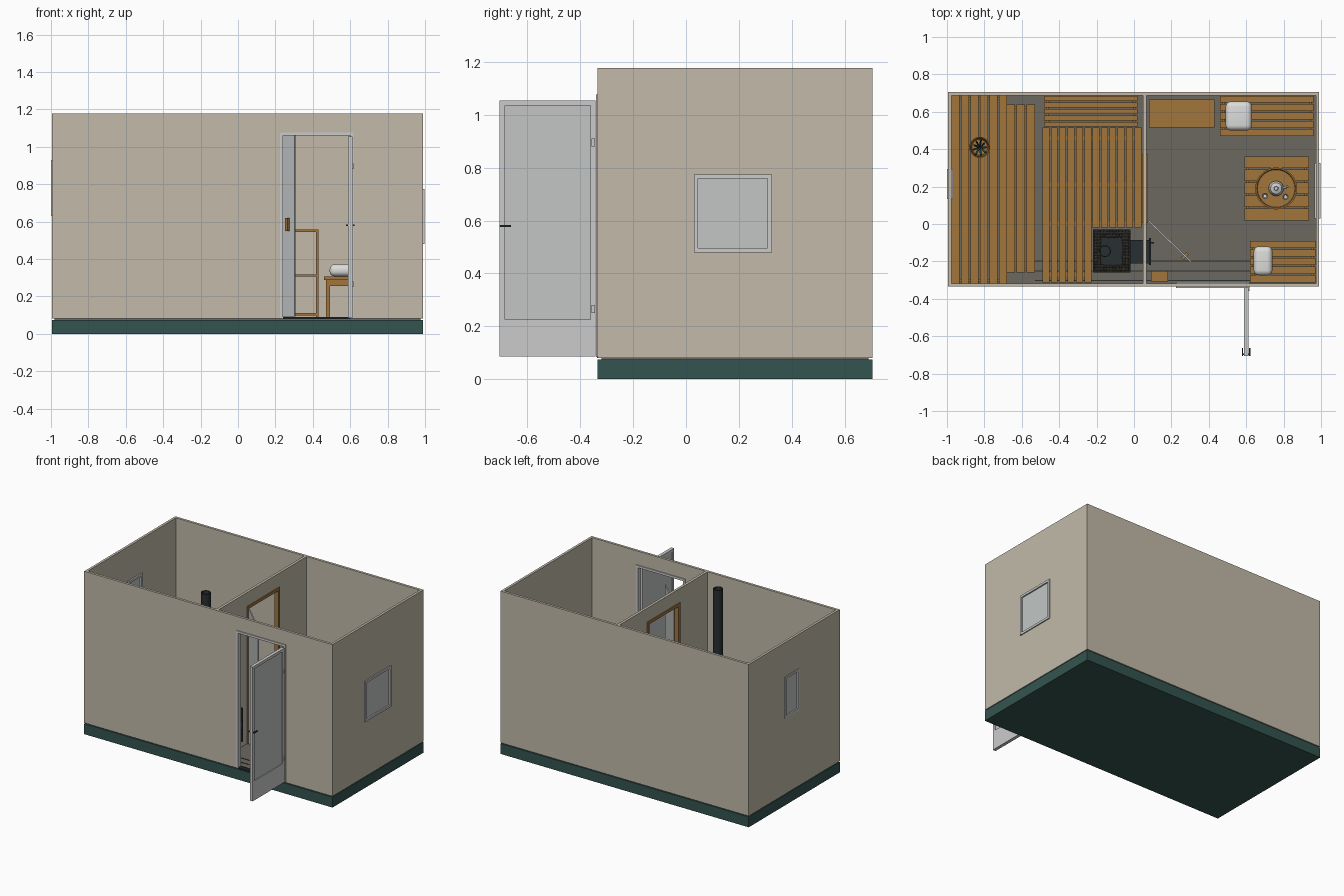
import bpy, bmesh, math, random
from mathutils import Vector, Matrix

random.seed(4)
if "Cube" in bpy.data.objects:
    bpy.data.objects.remove(bpy.data.objects["Cube"], do_unlink=True)


def material(name, *rgb):
    mat = bpy.data.materials.new(name)
    mat.use_nodes = True
    mat.diffuse_color = (*rgb, 1)
    mat.node_tree.nodes["Principled BSDF"].inputs["Base Color"].default_value = (*rgb, 1)
    return mat


BEIGE = material("beige_wall", .54, .49, .40)
TEAL = material("dark_teal", .034, .089, .08)
WOOD = material("warm_wood", .36, .18, .046)
GREY = material("floor_grey", .147, .14, .114)
FRAME = material("frame_white", .59, .60, .59)
GLASS = material("pale_glass", .54, .565, .56)
METAL = material("dark_metal", .022, .028, .031)
LINEN = material("linen_white", .72, .72, .71)
STONE = material("stove_stone", .08, .075, .055)


def finish(name, bm, mat, smooth=False):
    mesh = bpy.data.meshes.new(name)
    bm.to_mesh(mesh)
    bm.free()
    mesh.materials.append(mat)
    obj = bpy.data.objects.new(name, mesh)
    bpy.context.collection.objects.link(obj)
    if smooth:
        bpy.ops.object.select_all(action='DESELECT')
        bpy.context.view_layer.objects.active = obj
        obj.select_set(True)
        bpy.ops.object.shade_smooth_by_angle(angle=math.radians(40))
    return obj


def boxes(name, mat, *parts):
    """One object made of boxes, each given as x, y and z ranges."""
    bm = bmesh.new()
    for part in parts:
        centre = Vector([sum(r) / 2 for r in part])
        size = Vector([r[1] - r[0] for r in part])
        bmesh.ops.create_cube(bm, size=1, matrix=Matrix.LocRotScale(centre, None, size))
    return finish(name, bm, mat)


def split(span, count, gap):
    """Divide a range into boards with gaps."""
    step = (span[1] - span[0] + gap) / count
    return [(span[0] + i * step, span[0] + (i + 1) * step - gap) for i in range(count)]


def slats(name, x, y, z, count, along, gap=.008):
    parts = [(x, s, z) for s in split(y, count, gap)] if along == 'x' else \
            [(s, y, z) for s in split(x, count, gap)]
    return boxes(name, WOOD, *parts)


def ends(span, width, inset=.01):
    a, b = span[0] + inset, span[1] - inset
    return (a, a + width), (b - width, b)


def bench(name, x, y, top, count, along, floor=.085):
    """Slatted top on four legs with rails."""
    slats(name + "_boards", x, y, (top - .018, top), count, along)
    legs = [(a, b, (floor, top - .018)) for a in ends(x, .022) for b in ends(y, .022)]
    rail = (top - .05, top - .018)
    inner_x, inner_y = (x[0] + .03, x[1] - .03), (y[0] + .03, y[1] - .03)
    rails = [(inner_x, b, rail) for b in ends(y, .014)] + [(a, inner_y, rail) for a in ends(x, .014)]
    boxes(name + "_legs", WOOD, *legs, *rails)


def ring(name, mat, axis, depth, across, z, width, sill=True):
    """Rectangular frame lying in the plane across the given axis."""
    left, right = ends(across, width, 0)
    low, high = ends(z, width, 0)
    inner = (left[1], right[0])
    bars = [(left, z), (right, z), (inner, high)] + ([(inner, low)] if sill else [])
    return boxes(name, mat, *[(depth, u, v) if axis == 'x' else (u, depth, v) for u, v in bars])


def lathe(name, mat, at, profile, sides=28):
    """Spin radius and height pairs around a vertical axis."""
    bm = bmesh.new()
    verts = [bm.verts.new((r, 0, h)) for r, h in profile]
    edges = [bm.edges.new(pair) for pair in zip(verts, verts[1:])]
    bmesh.ops.spin(bm, geom=verts + edges, axis=(0, 0, 1), cent=(0, 0, 0),
                   angle=math.tau, steps=sides, use_duplicate=False)
    bmesh.ops.remove_doubles(bm, verts=bm.verts, dist=.0004)
    bmesh.ops.recalc_face_normals(bm, faces=bm.faces)
    obj = finish(name, bm, mat, True)
    obj.location = at
    return obj


def tube(name, mat, points, radius):
    curve = bpy.data.curves.new(name, 'CURVE')
    curve.dimensions = '3D'
    curve.bevel_depth = radius
    curve.bevel_resolution = 2
    spline = curve.splines.new('POLY')
    spline.points.add(len(points) - 1)
    for p, co in zip(spline.points, points):
        p.co = (*co, 1)
    curve.materials.append(mat)
    obj = bpy.data.objects.new(name, curve)
    bpy.context.collection.objects.link(obj)


def pillow(name, x, y, z):
    obj = boxes(name, LINEN, (x, y, z))
    bevel = obj.modifiers.new("soft_edges", 'BEVEL')
    bevel.width, bevel.segments = .028, 5
    for face in obj.data.polygons:
        face.use_smooth = True


# Shell: base, walls with rooms and openings cut out, floor
LONG, DEEP = (-.995, .99), (-.335, .705)
ROOM_Y = (-.317, .687)
boxes("base", TEAL, (LONG, DEEP, (0, .075)))
boxes("floor", GREY, ((-.98, .975), (-.32, .69), (.074, .085)))
walls = boxes("walls", BEIGE, (LONG, DEEP, (.081, 1.177)))
front_door, inner_door = ((.235, .605), (.08, 1.065)), ((.015, .365), (.07, 1.065))
cuts = [((-.977, .049), ROOM_Y, (-1, 2)), ((.068, .972), ROOM_Y, (-1, 2)),
        (front_door[0], (-.4, -.3), front_door[1]),
        ((.03, .09), *inner_door),
        ((.9, 1.1), (.045, .31), (.495, .76)),
        ((-1.1, -.9), (.15, .28), (.645, .915))]
for cut in cuts:
    cutter = boxes("cutter", BEIGE, cut)
    mod = walls.modifiers.new("opening", 'BOOLEAN')
    mod.operation, mod.solver, mod.object = 'DIFFERENCE', 'EXACT', cutter
    bpy.context.view_layer.objects.active = walls
    bpy.ops.object.modifier_apply(modifier=mod.name)
    bpy.data.objects.remove(cutter, do_unlink=True)
boxes("floor_grooves", METAL, *[((-.53, .62), (y, y + .006), (.085, .087)) for y in (-.2, -.255, -.305)])

# Windows
ring("right_window_frame", FRAME, 'x', (.965, .998), (.03, .325), (.48, .775), .016)
boxes("right_window_pane", GLASS, ((.976, .988), (.045, .31), (.495, .76)))
ring("left_window_frame", FRAME, 'x', (-1, -.967), (.135, .295), (.63, .93), .016)
boxes("left_window_pane", GLASS, ((-.99, -.978), (.15, .28), (.645, .915)))

# Front door, standing open
ring("front_door_frame", FRAME, 'y', (-.341, -.31), (.224, .618), (.083, 1.077), .016, False)
boxes("threshold", METAL, ((.235, .605), (-.337, -.315), (.08, .09)))
leaf_y = (-.705, -.342)
ring("front_door_leaf", FRAME, 'x', (.588, .611), leaf_y, (.205, 1.055), .02)
boxes("front_door_kick_panel", FRAME, ((.588, .611), leaf_y, (.085, .205)))
boxes("front_door_glass", GLASS, ((.592, .605), (-.685, -.362), (.225, 1.035)))
boxes("front_door_handle", METAL, ((.58, .619), (-.7, -.693), (.576, .584)),
      *[(x, (-.705, -.662), (.576, .584)) for x in ((.578, .584), (.616, .622))])
boxes("front_door_hinges", FRAME, *[((.611, .617), (-.358, -.345), (z, z + .03)) for z in (.25, .88)])

# Inner glass door in a wooden frame, swung into the right room
ring("inner_door_frame", WOOD, 'x', (.042, .075), (.005, .375), (.085, 1.078), .02, False)
swing = Matrix.Translation((.078, .017, 0)) @ Matrix.Rotation(math.radians(-44), 4, 'Z')
for part in (boxes("inner_door_glass", GLASS, ((0, .315), (-.004, .004), (.092, 1.06))),
             boxes("inner_door_handle", WOOD, ((.262, .28), (-.02, .02), (.55, .62)))):
    part.matrix_world = swing

# Sauna room: tiered benches and duckboards
bench("upper_bench", (-.977, -.68), ROOM_Y, .52, 6, 'y')
bench("lower_bench", (-.68, -.53), (-.26, .64), .305, 3, 'y')
bench("back_bench", (-.48, .02), (.52, .685), .305, 5, 'x')
GRATE = (.092, .108)
slats("duckboard_left", (-.49, -.228), (-.312, .515), GRATE, 6, 'y')
slats("duckboard_right", (-.222, .04), (-.02, .515), GRATE, 6, 'y')
boxes("duckboard_battens", WOOD, *[((-.49, .04), (y, y + .02), (.085, .093)) for y in (-.01, .2, .45)],
      ((-.49, -.23), (-.28, -.26), (.085, .093)))

# Bucket with leafy whisk
lathe("bucket", WOOD, (-.825, .41, .52), [(0, 0), (.045, 0), (.056, .1), (.05, .1), (.042, .012), (0, .012)])
lathe("bucket_hoop", METAL, (-.825, .41, .555), [(.051, 0), (.054, 0), (.056, .012), (.051, .012)])
for i in range(9):
    turn = i * math.tau / 9
    reach = Vector((math.cos(turn), math.sin(turn), 0)) * random.uniform(.03, .05)
    tube("whisk_leaf", TEAL, [(-.825, .41, .54), Vector((-.825, .41, .63)) + reach], .005)

# Stove with stones, chimney and fire door
stove_x, stove_y = (-.22, -.02), (-.26, -.03)
boxes("stove_body", METAL, (stove_x, stove_y, (.12, .44)),
      *[(a, b, (.085, .12)) for a in ends(stove_x, .02) for b in ends(stove_y, .02)])
boxes("stove_rim", METAL, *[(stove_x, b, (.44, .475)) for b in ends(stove_y, .008, 0)],
      *[(a, stove_y, (.44, .475)) for a in ends(stove_x, .008, 0)])
bm = bmesh.new()
for i in range(11):
    for j in range(13):
        if i in (0, 1, 9, 10) or j in (0, 1, 11, 12):
            spot = Vector((-.203 + i * .0166, -.243 + j * .0163, .455 + random.uniform(0, .01)))
            bmesh.ops.create_icosphere(bm, subdivisions=1, radius=random.uniform(.009, .013),
                                       matrix=Matrix.Translation(spot))
finish("stove_stones", bm, STONE)
lathe("chimney", METAL, (-.155, -.145, 0), [(.032, .44), (.032, 1.177), (.026, 1.177), (.026, .44)])
boxes("fire_tunnel", METAL, ((-.02, .08), (-.21, -.085), (.16, .36)))
boxes("fire_door", METAL, ((.08, .092), (-.22, -.075), (.14, .38)),
      ((.092, .108), (-.105, -.095), (.24, .3)))

# Firewood box
ring("firewood_box", WOOD, 'y', (-.308, -.25), (.09, .182), (.085, .2), .008)
boxes("firewood_box_back", METAL, ((.098, .174), (-.305, -.255), (.093, .19)))
slats("firewood", (.1, .172), (-.3, -.258), (.1, .205), 3, 'y')

# Right room: shelf rack, two benches and a table
rack_x, rack_y = (.08, .43), (.515, .665)
boxes("shelf_rack", WOOD, *[(rack_x, rack_y, (z, z + .012)) for z in (.098, .306, .545)],
      *[(a, b, (.085, .545)) for a in ends(rack_x, .013, 0) for b in ends(rack_y, .016, 0)])
bench("long_bench", (.46, .96), (.47, .685), .305, 5, 'x')
bench("front_bench", (.62, .97), (-.312, -.09), .305, 5, 'x')
bench("table", (.59, .935), (.02, .36), .44, 5, 'x')
pillow("long_bench_pillow", (.49, .63), (.5, .655), (.307, .372))
pillow("front_bench_pillow", (.64, .74), (-.275, -.12), (.307, .372))

# Tea set on a round tray
TRAY = Vector((.76, .19, .44))
lathe("tray", WOOD, TRAY, [(0, 0), (.11, 0), (.112, .012), (.104, .012), (.1, .006), (0, .006)], 40)
lathe("teapot", FRAME, TRAY, [(0, .006), (.03, .006), (.04, .03), (.03, .055), (.012, .062), (.01, .075), (0, .078)])
tube("teapot_spout", FRAME, [TRAY + Vector((.03, 0, .03)), TRAY + Vector((.062, .01, .06))], .007)
for dx, dy in ((-.06, -.04), (.05, -.045)):
    lathe("cup", LINEN, TRAY + Vector((dx, dy, .006)), [(0, 0), (.011, 0), (.017, .026), (.014, .026), (.009, .004), (0, .004)])
